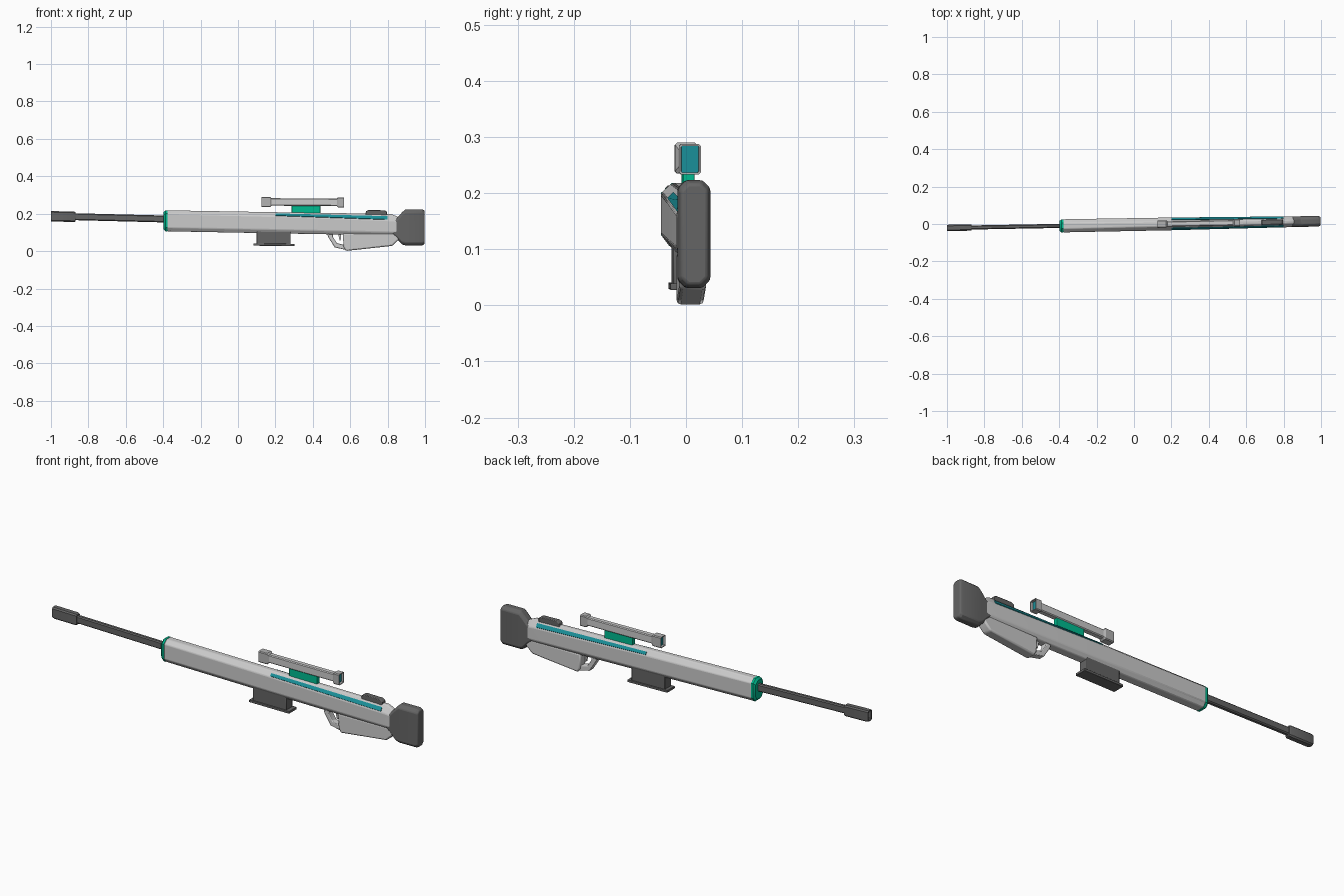
import bpy, bmesh

if "Cube" in bpy.data.objects:
    bpy.data.objects.remove(bpy.data.objects["Cube"])


def material(name, color):
    m = bpy.data.materials.new(name)
    m.diffuse_color = (*color, 1)
    m.use_nodes = True
    m.node_tree.nodes["Principled BSDF"].inputs["Base Color"].default_value = m.diffuse_color
    return m


TEAL = material("teal", (0.01, 0.28, 0.32))
GREEN = material("green", (0.0, 0.5, 0.28))
DARK = material("dark_grey", (0.13, 0.13, 0.13))


def centre_y(x):
    # the whole model is slightly yawed
    return 0.018 * x - 0.003


def finish(name, bm, mats=(), bevel=0.0):
    for v in bm.verts:
        v.co.y += centre_y(v.co.x)
    me = bpy.data.meshes.new(name)
    bm.to_mesh(me)
    bm.free()
    ob = bpy.data.objects.new(name, me)
    bpy.context.collection.objects.link(ob)
    for m in mats:
        me.materials.append(m)
    if bevel:
        b = ob.modifiers.new("bevel", 'BEVEL')
        b.width, b.segments, b.limit_method = bevel, 2, 'ANGLE'
    bpy.ops.object.select_all(action='DESELECT')
    ob.select_set(True)
    bpy.context.view_layer.objects.active = ob
    bpy.ops.object.shade_smooth_by_angle(angle=0.5)
    return ob


def ring(w, zb, zt, tw, ct, bw, cb):
    # symmetric eight-sided cross-section: chamfers at top and bottom
    half = [(tw, zt), (w, zt - ct), (w, zb + cb), (bw, zb)]
    return half + [(-y, z) for y, z in reversed(half)]


def chamfered(w, zb, zt, c):
    return ring(w, zb, zt, w - c, c, w - c, c)


def loft(name, sections, mats=(), bevel=0.0, recess=(), rim=0.005, depth=0.012):
    # skin rings along x; recess lists the ends (0 front, 1 back) to hollow
    bm = bmesh.new()
    loops = [[bm.verts.new((x, y, z)) for y, z in r] for x, r in sections]
    for a, b in zip(loops, loops[1:]):
        n = len(a)
        for i in range(n):
            bm.faces.new((a[i], a[(i + 1) % n], b[(i + 1) % n], b[i]))
    caps = [bm.faces.new(loops[0]), bm.faces.new(loops[-1])]
    bmesh.ops.recalc_face_normals(bm, faces=bm.faces[:])
    for e in recess:
        bmesh.ops.inset_region(bm, faces=[caps[e]], thickness=rim)
        bmesh.ops.inset_region(bm, faces=[caps[e]], thickness=0.0005, depth=-depth)
        if len(mats) > 1:
            caps[e].material_index = 1
    return finish(name, bm, mats, bevel)


def prism(name, profile, hw, mats=(), bevel=0.003):
    # x-z outline extruded across y
    bm = bmesh.new()
    a = [bm.verts.new((x, -hw, z)) for x, z in profile]
    b = [bm.verts.new((x, hw, z)) for x, z in profile]
    n = len(a)
    bm.faces.new(a)
    bm.faces.new(b)
    for i in range(n):
        bm.faces.new((a[i], a[(i + 1) % n], b[(i + 1) % n], b[i]))
    bmesh.ops.recalc_face_normals(bm, faces=bm.faces[:])
    return finish(name, bm, mats, bevel)


# main body, tapering to the rear
front = ring(0.035, 0.106, 0.218, 0.015, 0.018, 0.02, 0.02)
mid = ring(0.034, 0.095, 0.208, 0.012, 0.022, 0.02, 0.02)
rear = ring(0.029, 0.084, 0.199, 0.009, 0.036, 0.018, 0.018)
end = ring(0.025, 0.084, 0.173, 0.009, 0.018, 0.016, 0.016)
loft("body", [(-0.378, front), (0.2, mid), (0.82, rear), (0.875, end)], bevel=0.004)

# green front cap
small = ring(0.028, 0.116, 0.208, 0.012, 0.015, 0.016, 0.017)
loft("front_cap", [(-0.397, small), (-0.388, front), (-0.377, front)], [GREEN])

# teal strips lying on the upper chamfers
for side, name in ((1, "strip_back"), (-1, "strip_front")):
    secs = []
    for x, r in ((0.2, mid), (0.8, rear)):
        (y0, z0), (y1, z1) = r[0], r[1]
        pts = [(y0 + (y1 - y0) * t, z0 + (z1 - z0) * t) for t in (0.4, 0.88)]
        out = [(y + 0.0025, z + 0.0025) for y, z in reversed(pts)]
        inn = [(y - 0.003, z - 0.003) for y, z in pts]
        secs.append((x, [(side * y, z) for y, z in inn + out]))
    loft(name, secs, [TEAL])

# barrel and muzzle
loft("barrel", [(-0.89, chamfered(0.011, 0.166, 0.203, 0.005)),
                (-0.38, chamfered(0.011, 0.153, 0.19, 0.005))], [DARK])
loft("muzzle", [(-1.0, chamfered(0.015, 0.16, 0.214, 0.006)),
                (-0.99, chamfered(0.017, 0.158, 0.214, 0.006)),
                (-0.875, chamfered(0.017, 0.156, 0.211, 0.006)),
                (-0.868, chamfered(0.014, 0.159, 0.208, 0.005))], [DARK],
     recess=(0,), depth=0.02)

# butt of the stock
loft("stock_butt", [(0.828, chamfered(0.027, 0.082, 0.172, 0.014)),
                    (0.85, chamfered(0.027, 0.064, 0.177, 0.014)),
                    (0.876, chamfered(0.028, 0.036, 0.206, 0.014)),
                    (0.894, chamfered(0.0285, 0.031, 0.223, 0.014)),
                    (0.985, chamfered(0.0285, 0.031, 0.223, 0.014)),
                    (0.998, chamfered(0.023, 0.038, 0.216, 0.012))],
     [DARK], bevel=0.004)

# lower stock with trigger guard
prism("lower_stock", [(0.56, 0.095), (0.565, 0.022), (0.577, 0.001), (0.825, 0.028),
                      (0.858, 0.06), (0.87, 0.095)], 0.024, bevel=0.007)
prism("trigger_guard", [(0.476, 0.1), (0.482, 0.076), (0.517, 0.02), (0.58, 0.006),
                        (0.58, 0.03), (0.528, 0.043), (0.508, 0.076), (0.506, 0.1)], 0.016)
prism("trigger", [(0.535, 0.095), (0.543, 0.056), (0.549, 0.056), (0.551, 0.095)], 0.004, bevel=0)

# magazine with flanged base
prism("magazine", [(0.1, 0.11), (0.1, 0.036), (0.282, 0.036), (0.282, 0.11)], 0.025, [DARK])
prism("magazine_base", [(0.083, 0.041), (0.083, 0.029), (0.301, 0.027), (0.301, 0.039)],
      0.03, [DARK], 0.002)

# cheek rest
prism("cheek_rest", [(0.68, 0.19), (0.684, 0.213), (0.698, 0.22), (0.785, 0.218),
                     (0.797, 0.21), (0.797, 0.19)], 0.013, [DARK])

# scope on a green mount
prism("scope_mount", [(0.287, 0.195), (0.287, 0.25), (0.44, 0.25), (0.44, 0.195)],
      0.01, [GREEN], 0.002)
loft("scope_tube", [(0.165, chamfered(0.014, 0.243, 0.283, 0.004)),
                    (0.545, chamfered(0.014, 0.241, 0.281, 0.004))])
for name, x0, x1, z, e in (("scope_front", 0.126, 0.18, 0.262, 0),
                           ("scope_rear", 0.528, 0.566, 0.26, 1)):
    big = chamfered(0.0195, z - 0.027, z + 0.028, 0.004)
    less = chamfered(0.014, z - 0.02, z + 0.021, 0.004)
    secs = [(x0, big), (x1 - 0.008, big), (x1, less)] if e == 0 else \
           [(x0, less), (x0 + 0.008, big), (x1, big)]
    loft(name, secs, [material(name + "_grey", (0.45, 0.45, 0.45)), TEAL], recess=(e,), rim=0.004)
